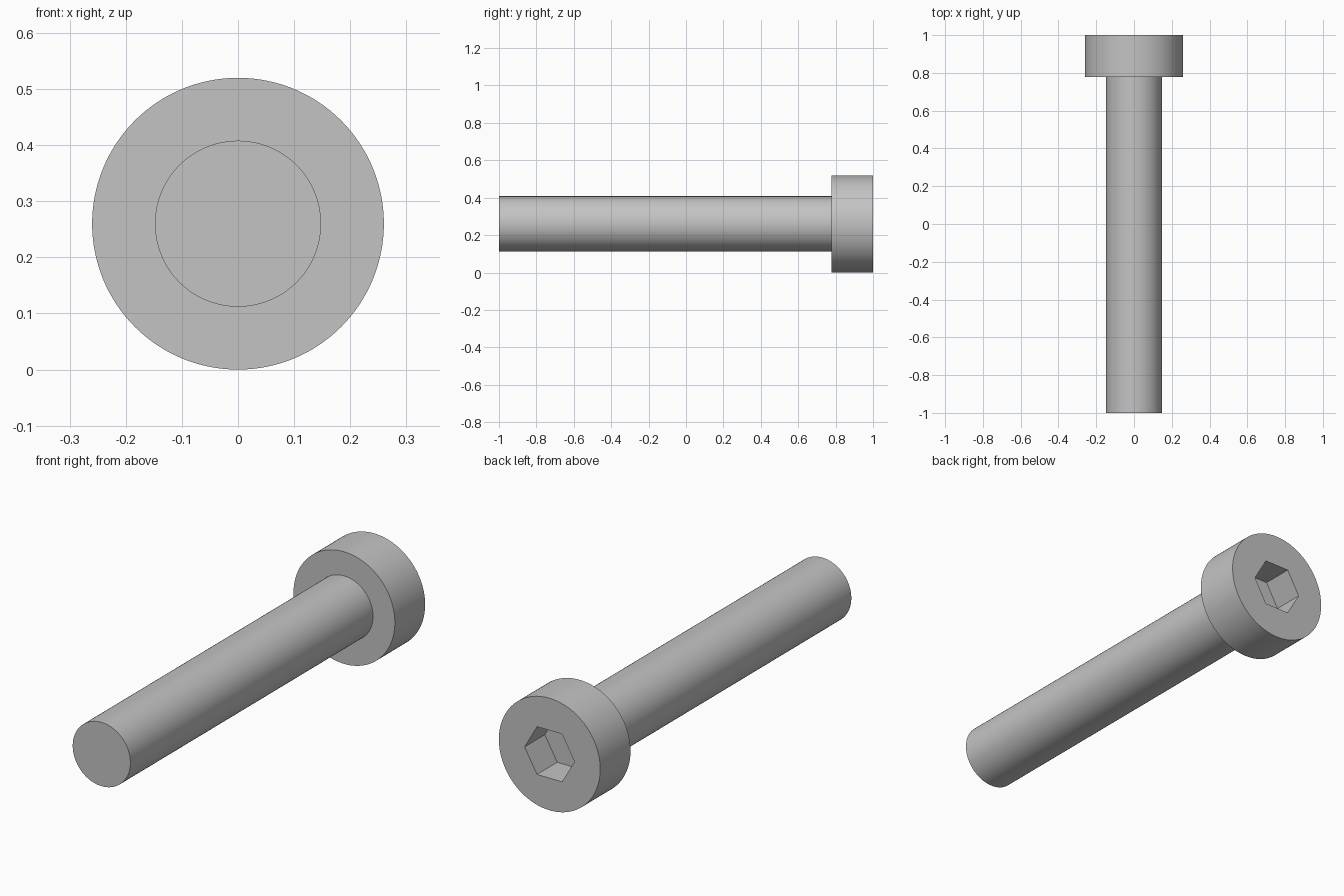
import bpy
import bmesh
from math import cos, sin, tau, radians

cube = bpy.data.objects.get("Cube")
if cube:
    bpy.data.objects.remove(cube, do_unlink=True)

AXIS_Z = 0.26          # height of the screw axis
HEAD_R, SHANK_R, HEX_R = 0.26, 0.148, 0.128
HEAD_Y, SOCKET_Y = 0.778, 0.852

steel = bpy.data.materials.new("grey steel")
steel.use_nodes = True
steel.diffuse_color = (0.55, 0.55, 0.55, 1)
steel.node_tree.nodes["Principled BSDF"].inputs["Base Color"].default_value = steel.diffuse_color


def prism(name, radius, y0, y1, sides):
    """Closed prism along y, with its first corner on +x."""
    bm = bmesh.new()
    rings = []
    for y in (y0, y1):
        rings.append([bm.verts.new((radius * cos(tau * i / sides), y,
                                    AXIS_Z + radius * sin(tau * i / sides)))
                      for i in range(sides)])
    near, far = rings
    bm.faces.new(near)
    bm.faces.new(far)
    for i in range(sides):
        j = (i + 1) % sides
        bm.faces.new((near[i], near[j], far[j], far[i]))
    bmesh.ops.recalc_face_normals(bm, faces=bm.faces)
    mesh = bpy.data.meshes.new(name)
    bm.to_mesh(mesh)
    bm.free()
    mesh.materials.append(steel)
    obj = bpy.data.objects.new(name, mesh)
    bpy.context.collection.objects.link(obj)
    return obj


def select_only(obj):
    bpy.ops.object.select_all(action='DESELECT')
    obj.select_set(True)
    bpy.context.view_layer.objects.active = obj


# Shank, seated slightly inside the head
shank = prism("shank", SHANK_R, -1, HEAD_Y + 0.02, 96)

# Head with a hexagonal drive socket
head = prism("head", HEAD_R, HEAD_Y, 1, 128)
cutter = prism("socket_cutter", HEX_R, SOCKET_Y, 1.1, 6)
cutter.hide_render = True
cut = head.modifiers.new("hex socket", 'BOOLEAN')
cut.operation = 'DIFFERENCE'
cut.solver = 'EXACT'
cut.object = cutter
select_only(head)
bpy.ops.object.modifier_apply(modifier=cut.name)
bpy.data.objects.remove(cutter, do_unlink=True)

# Smooth round walls, crisp rims and socket edges
for part in (shank, head):
    select_only(part)
    bpy.ops.object.shade_smooth_by_angle(angle=radians(30))
